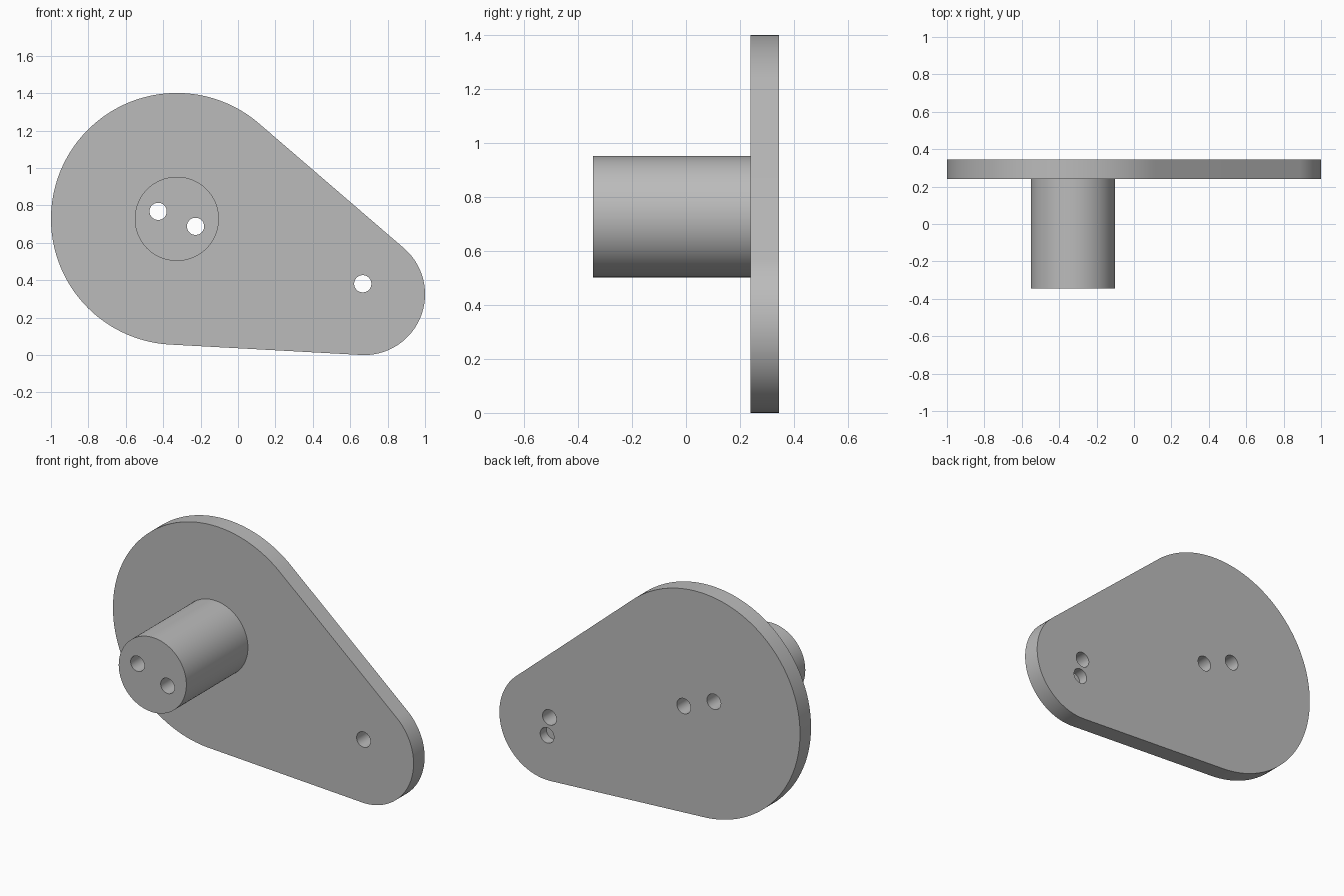
import bpy, bmesh, math
from mathutils import Vector

cube = bpy.data.objects.get("Cube")
if cube:
    bpy.data.objects.remove(cube, do_unlink=True)

# Main dimensions, circles given as (x, z) centre and radius
BIG, BIG_R = Vector((-0.327, 0.728)), 0.673
SMALL, SMALL_R = Vector((0.675, 0.325)), 0.325
PEG_R, HOLE_R = 0.225, 0.046
FRONT, PLATE_FRONT, BACK = -0.345, 0.24, 0.345

grey = bpy.data.materials.new("plain grey")
grey.use_nodes = True
colour = (0.5, 0.5, 0.5, 1)
grey.diffuse_color = colour
grey.node_tree.nodes["Principled BSDF"].inputs["Base Color"].default_value = colour


def arc(centre, radius, start, end, steps):
    angles = [start + (end - start) * i / steps for i in range(steps + 1)]
    return [centre + radius * Vector((math.cos(a), math.sin(a))) for a in angles]


def extrude_profile(name, points, y0, y1):
    """Solid from an outline in the x-z plane, running from y0 to y1."""
    bm = bmesh.new()
    face = bm.faces.new([bm.verts.new((p.x, y0, p.y)) for p in points])
    new = bmesh.ops.extrude_face_region(bm, geom=[face])["geom"]
    verts = [v for v in new if isinstance(v, bmesh.types.BMVert)]
    bmesh.ops.translate(bm, verts=verts, vec=(0, y1 - y0, 0))
    bmesh.ops.recalc_face_normals(bm, faces=bm.faces)
    mesh = bpy.data.meshes.new(name)
    bm.to_mesh(mesh)
    bm.free()
    mesh.materials.append(grey)
    obj = bpy.data.objects.new(name, mesh)
    bpy.context.collection.objects.link(obj)
    return obj


def cylinder(name, centre, radius, y0, y1, sides):
    points = arc(centre, radius, 0, math.tau, sides)[:-1]
    return extrude_profile(name, points, y0, y1)


def activate(obj):
    bpy.ops.object.select_all(action='DESELECT')
    obj.select_set(True)
    bpy.context.view_layer.objects.active = obj


def drill(obj, centre, y0, y1):
    cutter = cylinder("hole_cutter", centre, HOLE_R, y0, y1, 40)
    cutter.hide_render = True
    mod = obj.modifiers.new("hole", 'BOOLEAN')
    mod.operation, mod.solver, mod.object = 'DIFFERENCE', 'EXACT', cutter
    activate(obj)
    bpy.ops.object.modifier_apply(modifier=mod.name)
    bpy.data.objects.remove(cutter, do_unlink=True)


# Teardrop plate: two arcs joined by their outer tangents
axis = SMALL - BIG
heading = math.atan2(axis.y, axis.x)
spread = math.acos((BIG_R - SMALL_R) / axis.length)
outline = arc(BIG, BIG_R, heading + spread, heading + math.tau - spread, 120)
outline += arc(SMALL, SMALL_R, heading - spread, heading + spread, 60)
plate = extrude_profile("plate", outline, PLATE_FRONT, BACK)

# Round peg on the front of the plate
peg = cylinder("peg", BIG, PEG_R, FRONT, PLATE_FRONT, 96)

# Two holes run through peg and plate
offset = Vector((0.1, -0.04))
for side in (-1, 1):
    for part in (peg, plate):
        drill(part, BIG + side * offset, FRONT - 0.1, BACK + 0.1)

# Small end: one through hole, one blind hole from the back
offset = Vector((-0.008, 0.056))
drill(plate, SMALL + offset, PLATE_FRONT - 0.1, BACK + 0.1)
drill(plate, SMALL - offset, BACK - 0.06, BACK + 0.1)

for part in (plate, peg):
    activate(part)
    bpy.ops.object.shade_smooth_by_angle(angle=math.radians(30))
